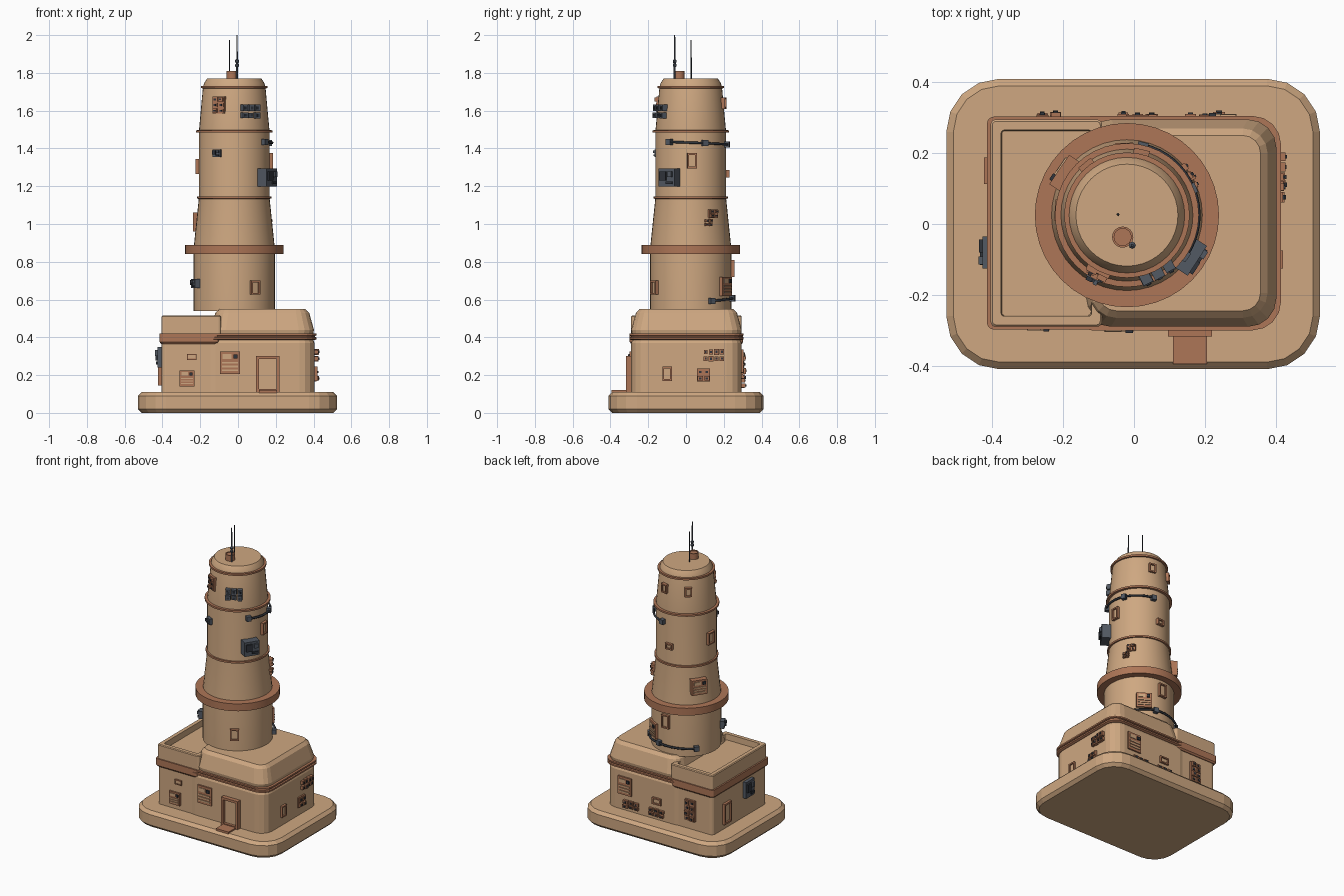
import bpy, bmesh, math, random
from mathutils import Matrix, Vector

random.seed(4)
if "Cube" in bpy.data.objects:
    bpy.data.objects.remove(bpy.data.objects["Cube"])


def material(name, rgb):
    m = bpy.data.materials.new(name)
    m.use_nodes = True
    m.diffuse_color = (*rgb, 1)
    m.node_tree.nodes["Principled BSDF"].inputs["Base Color"].default_value = (*rgb, 1)
    return m


MATS = [material("sand plaster", (0.62, 0.39, 0.22)),
        material("terracotta trim", (0.42, 0.18, 0.095)),
        material("slate metal", (0.085, 0.1, 0.125)),
        material("dark metal", (0.03, 0.035, 0.045))]
SAND, CLAY, SLATE, DARK = range(4)
CX, CY = -0.02, 0.025


def finish(name, bm, smooth=False):
    bmesh.ops.recalc_face_normals(bm, faces=bm.faces)
    me = bpy.data.meshes.new(name)
    bm.to_mesh(me)
    bm.free()
    for m in MATS:
        me.materials.append(m)
    ob = bpy.data.objects.new(name, me)
    bpy.context.collection.objects.link(ob)
    if smooth:
        bpy.ops.object.select_all(action='DESELECT')
        ob.select_set(True)
        bpy.context.view_layer.objects.active = ob
        bpy.ops.object.shade_smooth_by_angle(angle=math.radians(25))
    return ob


def loft(name, loops, mat, smooth=False):
    """Skin a stack of equal point loops and cap both ends."""
    bm = bmesh.new()
    rings = [[bm.verts.new(p) for p in lp] for lp in loops]
    n = len(rings[0])
    for a, b in zip(rings, rings[1:]):
        for i in range(n):
            bm.faces.new((a[i], a[(i + 1) % n], b[(i + 1) % n], b[i]))
    bm.faces.new(rings[0])
    bm.faces.new(rings[-1])
    for f in bm.faces:
        f.material_index = mat
    return finish(name, bm, smooth)


def slab(name, bounds, levels, mat, segs=4):
    """Rounded rectangle stacked through (z, inset, corner radius) levels."""
    x0, x1, y0, y1 = bounds
    loops = []
    for z, inset, r in levels:
        lp = []
        for k, (x, y) in enumerate([(x1, y1), (x0, y1), (x0, y0), (x1, y0)]):
            sx, sy = (1 if x == x1 else -1), (1 if y == y1 else -1)
            for i in range(segs + 1):
                a = math.pi / 2 * (k + i / segs)
                lp.append((x - sx * (inset + r) + r * math.cos(a),
                           y - sy * (inset + r) + r * math.sin(a), z))
        loops.append(lp)
    return loft(name, loops, mat)


def turned(name, profile, mat, centre=(CX, CY), n=40):
    """Lathe a (radius, z) profile."""
    return loft(name, [[(centre[0] + r * math.cos(math.tau * i / n),
                         centre[1] + r * math.sin(math.tau * i / n), z)
                        for i in range(n)] for r, z in profile], mat, True)


# Base and lower building
slab("base_slab", (-0.53, 0.525, -0.41, 0.41),
     [(0, 0.02, 0.13), (0.02, 0, 0.15), (0.09, 0, 0.15), (0.11, 0.02, 0.13)], SAND)
slab("main_hall", (-0.2, 0.405, -0.29, 0.295),
     [(0.1, 0, 0.08), (0.37, 0, 0.08), (0.4, 0.012, 0.07)], SAND)
slab("side_wing", (-0.405, -0.12, -0.285, 0.29), [(0.1, 0, 0.025), (0.4, 0, 0.025)], SAND)
slab("hall_trim", (-0.2, 0.415, -0.3, 0.305),
     [(0.385, 0.01, 0.07), (0.39, 0, 0.08), (0.4, 0, 0.08), (0.403, 0.008, 0.07),
      (0.407, 0.008, 0.07), (0.41, 0, 0.08), (0.42, 0, 0.08)], CLAY)
slab("wing_trim", (-0.415, -0.1, -0.298, 0.303),
     [(0.365, 0.008, 0.02), (0.375, 0, 0.02), (0.42, 0, 0.02)], CLAY)
slab("wing_parapet", (-0.405, -0.09, -0.29, 0.295),
     [(0.415, 0, 0.015), (0.51, 0, 0.015), (0.515, 0.005, 0.012),
      (0.515, 0.03, 0.008), (0.475, 0.032, 0.008)], SAND)
slab("hall_roof", (-0.145, 0.402, -0.29, 0.295),
     [(0.415, 0.004, 0.08), (0.44, 0, 0.08), (0.53, 0.025, 0.07), (0.55, 0.045, 0.05)], SAND)

# Tower shaft and rings
SHAFT = [(0.215, 0.54), (0.215, 0.85), (0.213, 0.89), (0.187, 1.14), (0.187, 1.49),
         (0.166, 1.72), (0.16, 1.745), (0.144, 1.77)]
turned("tower_shaft", SHAFT, SAND)
turned("gallery_band", [(0.2, 0.84), (0.26, 0.84), (0.26, 0.89), (0.2, 0.89)], CLAY)
for ring, (r, z) in enumerate([(0.197, 1.14), (0.203, 1.49), (0.177, 1.725)]):
    turned(f"tower_ring_{ring + 1}", [(r - 0.02, z - 0.007), (r, z - 0.006),
                                      (r, z + 0.006), (r - 0.02, z + 0.007)], CLAY)


def shaft_radius(z):
    for (r0, z0), (r1, z1) in zip(SHAFT, SHAFT[1:]):
        if z0 <= z <= z1:
            return r0 + (r1 - r0) * (z - z0) / (z1 - z0)
    return SHAFT[0][0]


def facing(origin, out):
    """Frame with local x to the right, -y outward and z up."""
    o = Vector((*out, 0))
    m = Matrix((Vector((-o.y, o.x, 0)), -o, Vector((0, 0, 1)))).transposed().to_4x4()
    m.translation = origin
    return m


def on_tower(deg, z):
    a = math.radians(deg)
    c, s, r = math.cos(a), math.sin(a), shaft_radius(z)
    return facing((CX + r * c, CY + r * s, z), (c, s))


def on_wall(side, t, z):
    return {"front": lambda: facing((t, -0.288, z), (0, -1)),
            "back": lambda: facing((t, 0.293, z), (0, 1)),
            "right": lambda: facing((0.405, t, z), (1, 0)),
            "left": lambda: facing((-0.405, t, z), (-1, 0))}[side]()


def fitting(name, frame, boxes):
    """Boxes (u, v, width, height, depth, material) mounted on one surface."""
    bm = bmesh.new()
    for u, v, w, h, d, mat in boxes:
        m = frame @ Matrix.Translation((u, (0.03 - d) / 2, v)) @ Matrix.Diagonal((w, d + 0.03, h, 1))
        verts = bmesh.ops.create_cube(bm, size=1, matrix=m)["verts"]
        for f in {f for vt in verts for f in vt.link_faces}:
            f.material_index = mat
    return finish(name, bm)


def window(name, frame, w, h, d=0.015, t=0.009, fill=SAND):
    sides = [(s * (w - t) / 2, 0, t, h, d, CLAY) for s in (-1, 1)]
    rails = [(0, s * (h - t) / 2, w, t, d, CLAY) for s in (-1, 1)]
    fitting(name, frame, sides + rails + [(0, 0, w - t, h - t, d * 0.4, fill)])


def vent(name, frame, w, h, d=0.012):
    slats = [(0, h * k, w * 0.8, h * 0.07, d + 0.005, SAND) for k in (-0.32, -0.16, 0)]
    fitting(name, frame, [(0, 0, w, h, d, CLAY), (-w * 0.15, h * 0.28, w * 0.45, h * 0.2, d + 0.004, SAND),
                          (w * 0.28, h * 0.28, w * 0.2, w * 0.2, d + 0.008, DARK)] + slats)


def cluster(name, frame, w, h, cols, rows, body, knob, plate=None):
    boxes = [] if plate is None else [(0, 0, w, h, 0.01, plate)]
    for i in range(cols):
        for j in range(rows):
            u, v = w * ((i + 0.5) / cols - 0.5), h * ((j + 0.5) / rows - 0.5)
            a, b = w / cols * random.uniform(0.65, 0.9), h / rows * random.uniform(0.65, 0.9)
            d = random.uniform(0.014, 0.024)
            boxes += [(u, v, a, b, d, body), (u, v, a * 0.45, b * 0.45, d + 0.004, knob)]
    fitting(name, frame, boxes)


def machine(name, frame, w, h, d):
    fitting(name, frame, [(0, 0, w, h, d, SLATE), (-w * 0.2, h * 0.1, w * 0.4, h * 0.5, d + 0.01, DARK),
                          (w * 0.25, h * 0.2, w * 0.25, h * 0.3, d + 0.012, SLATE),
                          (w * 0.2, -h * 0.28, w * 0.4, h * 0.15, d + 0.008, DARK)])


# Door and step
window("front_door", on_wall("front", 0.158, 0.205), 0.125, 0.19, 0.03, 0.016)
fitting("door_step", on_wall("front", 0.158, 0.113), [(0, 0, 0.095, 0.014, 0.107, CLAY)])

# Wall fittings
vent("front_vent", on_wall("front", -0.043, 0.265), 0.105, 0.12)
window("front_hatch", on_wall("front", -0.245, 0.297), 0.05, 0.032, 0.008, 0.006)
vent("wing_vent", on_wall("front", -0.27, 0.183), 0.08, 0.085, 0.008)
window("right_window", on_wall("right", -0.1, 0.207), 0.05, 0.075)
cluster("right_upper_panel", on_wall("right", 0.147, 0.305), 0.115, 0.07, 4, 2, CLAY, DARK)
cluster("right_lower_panel", on_wall("right", 0.093, 0.2), 0.07, 0.068, 2, 2, CLAY, DARK, CLAY)
window("wing_door", on_wall("left", 0.15, 0.215), 0.075, 0.14, 0.018, 0.012)
machine("wing_machine", on_wall("left", -0.08, 0.295), 0.09, 0.11, 0.022)
vent("back_vent", on_wall("back", 0.25, 0.275), 0.1, 0.12)
window("back_hatch", on_wall("back", 0.01, 0.235), 0.065, 0.045)
for n, x in enumerate((0.2, 0.01)):
    cluster(f"back_panel_{n + 1}", on_wall("back", x, 0.158), 0.12, 0.055, 3, 2, CLAY, DARK)
cluster("back_wing_panel", on_wall("back", -0.24, 0.24), 0.075, 0.14, 2, 4, CLAY, DARK, CLAY)

# Tower windows: angle, height, width, height of opening
for n, (a, z, w, h) in enumerate([(300, 0.663, 0.055, 0.075), (90, 0.765, 0.055, 0.09),
                                  (2, 1.335, 0.05, 0.08), (176, 1.305, 0.06, 0.08),
                                  (129, 1.64, 0.045, 0.06), (77, 1.64, 0.045, 0.06),
                                  (92, 1.265, 0.05, 0.04)]):
    window(f"tower_window_{n + 1}", on_tower(a, z), w, h, 0.017)

# Tower fittings
vent("tower_vent", on_tower(58, 0.67), 0.095, 0.1)
vent("tower_cabinet", on_tower(146, 1.01), 0.1, 0.1, 0.03)
cluster("tower_panel_high", on_tower(243, 1.63), 0.07, 0.09, 2, 3, CLAY, DARK, CLAY)
cluster("tower_panel_upper", on_tower(36, 1.055), 0.055, 0.045, 2, 2, CLAY, DARK, CLAY)
cluster("tower_panel_lower", on_tower(27, 1.007), 0.045, 0.04, 2, 2, CLAY, DARK)
cluster("tower_instruments", on_tower(298, 1.595), 0.11, 0.08, 3, 2, SLATE, DARK)
machine("tower_machine", on_tower(327, 1.245), 0.1, 0.095, 0.05)
machine("tower_box_upper", on_tower(242, 1.375), 0.045, 0.04, 0.018)
machine("tower_box_lower", on_tower(205, 0.685), 0.05, 0.05, 0.025)


# Cables clamped around the tower
def cable(name, stops):
    cu = bpy.data.curves.new(name, 'CURVE')
    cu.dimensions, cu.bevel_depth, cu.bevel_resolution = '3D', 0.007, 1
    pts = []
    for (a0, z0), (a1, z1) in zip(stops, stops[1:]):
        for k in range(9):
            t = k / 8
            z = z0 + (z1 - z0) * t
            pts.append(on_tower(a0 + (a1 - a0) * t, z) @ Vector((0, -0.014, 0)))
    sp = cu.splines.new('POLY')
    sp.points.add(len(pts) - 1)
    for p, co in zip(sp.points, pts):
        p.co = (*co, 1)
    cu.materials.append(MATS[DARK])
    bpy.context.collection.objects.link(bpy.data.objects.new(name, cu))
    for n, (a, z) in enumerate(stops):
        fitting(f"{name}_clamp_{n + 1}", on_tower(a, z), [(0, 0, 0.03, 0.032, 0.024, SLATE)])


cable("upper_cable", [(-35, 1.435), (22, 1.428), (77, 1.42)])
cable("lower_cable", [(30, 0.593), (77, 0.607), (141, 0.597)])

# Roof stub and antennas
turned("roof_stub", [(0.03, 1.76), (0.03, 1.81), (0.024, 1.81), (0.024, 1.805)], CLAY, (-0.032, -0.037), 16)
turned("thin_antenna", [(0.004, 1.76), (0.003, 1.975)], DARK, (-0.045, 0.027), 8)
turned("beaded_antenna", [(0.005, 1.76), (0.005, 1.83), (0.01, 1.835), (0.01, 1.845), (0.005, 1.85),
                          (0.01, 1.857), (0.01, 1.867), (0.004, 1.873), (0.003, 2.0)],
       SLATE, (-0.005, -0.06), 8)
